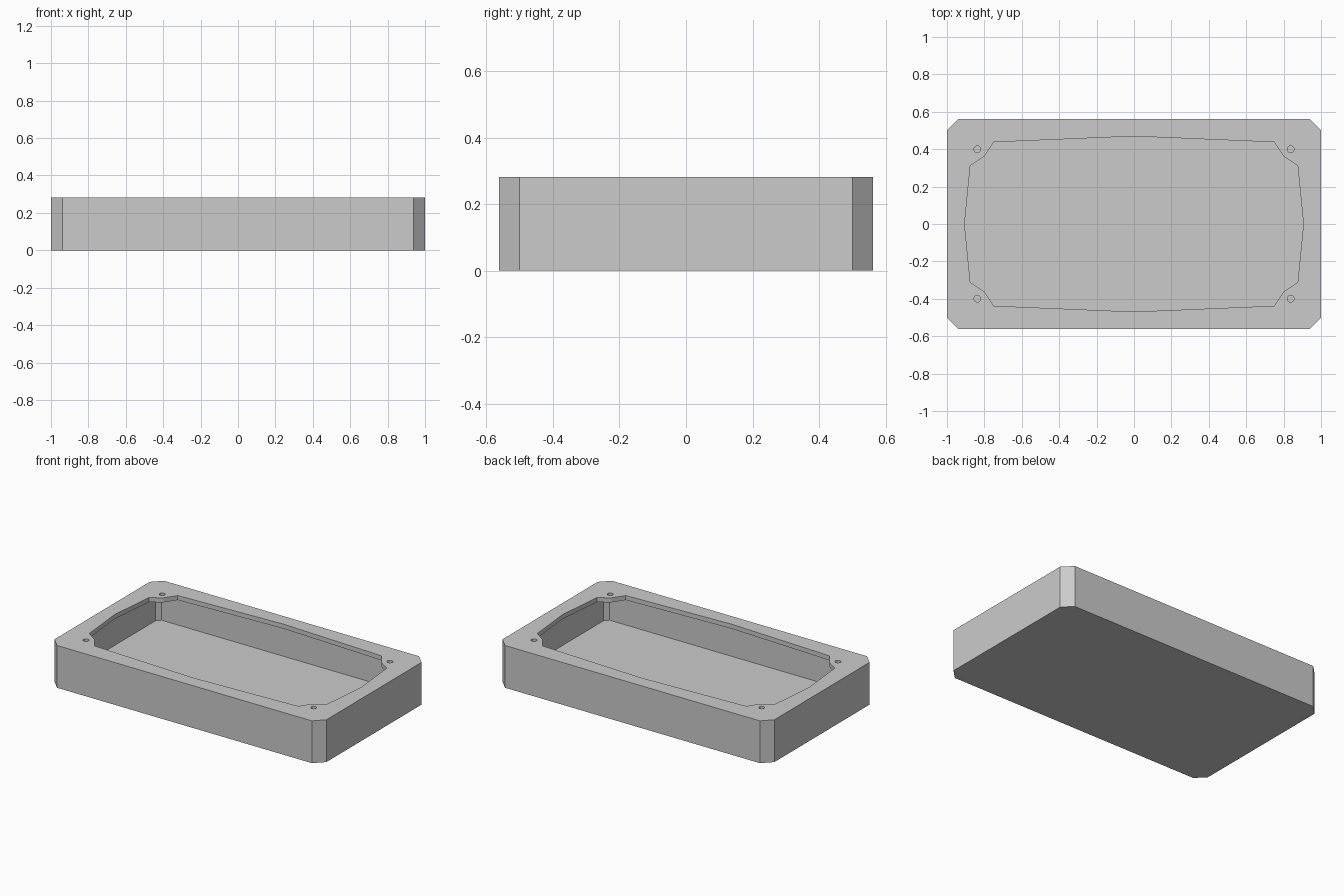
import bpy
import bmesh

cube = bpy.data.objects.get("Cube")
if cube:
    bpy.data.objects.remove(cube, do_unlink=True)

HALF_X, HALF_Y, HEIGHT = 1.0, 0.5625, 0.28125
CHAMFER = 0.0625
WALL = 0.0625
FLOOR = 0.05
LIP = 0.03

grey = bpy.data.materials.new("plain grey")
grey.use_nodes = True
colour = (0.6, 0.6, 0.6, 1)
grey.diffuse_color = colour
grey.node_tree.nodes["Principled BSDF"].inputs["Base Color"].default_value = colour


def mirrored(quarter):
    """Counter-clockwise outline from one quarter running from +x to +y."""
    pts = list(quarter)
    pts += [(-x, y) for x, y in reversed(quarter)]
    pts += [(-x, -y) for x, y in quarter]
    pts += [(x, -y) for x, y in reversed(quarter)]
    return list(dict.fromkeys((x + 0.0, y + 0.0) for x, y in pts))


def chamfered(inset):
    """Chamfered rectangle, offset inward from the outer wall."""
    x, y = HALF_X - inset, HALF_Y - inset
    c = CHAMFER - inset * (2 - 2 ** 0.5)
    return mirrored([(x, y - c), (x - c, y)])


def prism(name, outline, bottom, top):
    """Extrude a flat outline straight up."""
    bm = bmesh.new()
    face = bm.faces.new([bm.verts.new((x, y, bottom)) for x, y in outline])
    raised = bmesh.ops.extrude_face_region(bm, geom=[face])["geom"]
    verts = [v for v in raised if isinstance(v, bmesh.types.BMVert)]
    bmesh.ops.translate(bm, verts=verts, vec=(0, 0, top - bottom))
    bmesh.ops.recalc_face_normals(bm, faces=bm.faces)
    mesh = bpy.data.meshes.new(name)
    bm.to_mesh(mesh)
    bm.free()
    mesh.materials.append(grey)
    obj = bpy.data.objects.new(name, mesh)
    bpy.context.collection.objects.link(obj)
    return obj


def cut(target, cutter):
    """Subtract the cutter, then discard it."""
    cutter.hide_render = True
    mod = target.modifiers.new("cut", "BOOLEAN")
    mod.operation = "DIFFERENCE"
    mod.solver = "EXACT"
    mod.object = cutter
    bpy.context.view_layer.objects.active = target
    bpy.ops.object.modifier_apply(modifier=mod.name)
    bpy.data.objects.remove(cutter, do_unlink=True)


# Outer block with chamfered corners
case = prism("tray_case", chamfered(0), 0, HEIGHT)

# Hollow reaching under the rim, leaving even walls
cut(case, prism("cavity_cutter", chamfered(WALL), FLOOR, HEIGHT - LIP))

# Shaped opening in the rim
opening = [(0.906, 0), (0.875, 0.3125), (0.8, 0.3625), (0.75, 0.4375), (0, 0.469)]
cut(case, prism("opening_cutter", mirrored(opening), 0.2, 0.4))

# Screw holes through the rim corners
for sx in (-1, 1):
    for sy in (-1, 1):
        bpy.ops.mesh.primitive_cylinder_add(
            vertices=20, radius=0.018, depth=0.2,
            location=(sx * 0.8375, sy * 0.4, HEIGHT))
        drill = bpy.context.object
        drill.name = "screw_hole_cutter"
        drill.data.materials.append(grey)
        cut(case, drill)
